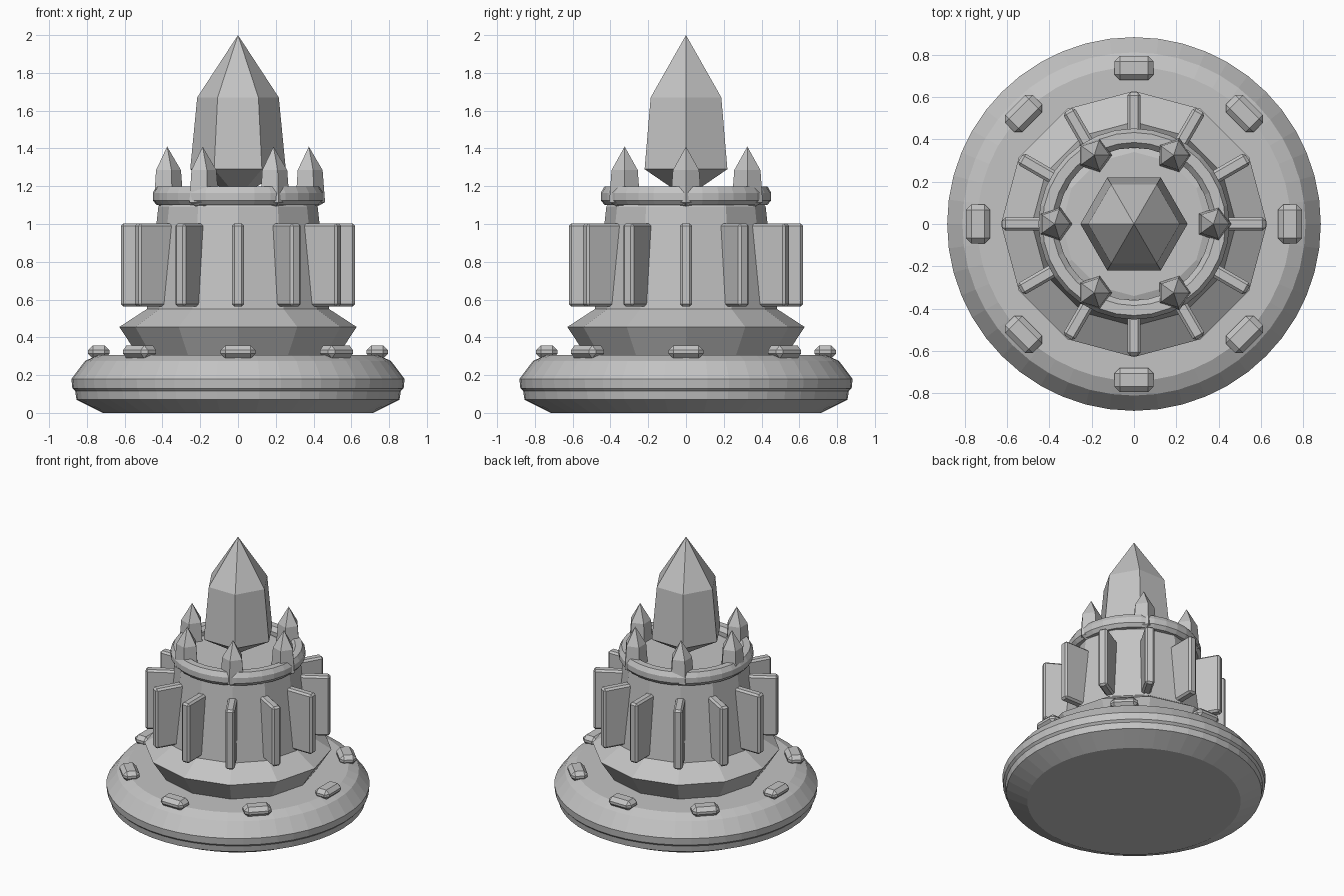
import bpy, bmesh
from math import sin, cos, pi, radians
from mathutils import Matrix

if "Cube" in bpy.data.objects:
    bpy.data.objects.remove(bpy.data.objects["Cube"])

stone = bpy.data.materials.new("grey stone")
stone.diffuse_color = (0.55, 0.55, 0.55, 1)
stone.use_nodes = True
stone.node_tree.nodes["Principled BSDF"].inputs["Base Color"].default_value = stone.diffuse_color


def finish(name, bm):
    bmesh.ops.recalc_face_normals(bm, faces=bm.faces)
    me = bpy.data.meshes.new(name)
    bm.to_mesh(me)
    bm.free()
    me.materials.append(stone)
    ob = bpy.data.objects.new(name, me)
    bpy.context.collection.objects.link(ob)
    return ob


def lathe(name, profile, sides, at=(0, 0, 0), closed=False):
    """Turn (radius, z) points around z; radius 0 makes a tip, open ends are capped."""
    bm = bmesh.new()
    rings = []
    for r, z in profile:
        n = 1 if r == 0 else sides
        rings.append([bm.verts.new((at[0] + r * cos(2 * pi * i / sides),
                                    at[1] + r * sin(2 * pi * i / sides),
                                    at[2] + z)) for i in range(n)])
    pairs = list(zip(rings, rings[1:]))
    if closed:
        pairs.append((rings[-1], rings[0]))
    for a, b in pairs:
        for i in range(sides):
            j = (i + 1) % sides
            quad = [a[i % len(a)], a[j % len(a)], b[j % len(b)], b[i % len(b)]]
            bm.faces.new(list(dict.fromkeys(quad)))
    if not closed:
        for ring in (rings[0], rings[-1]):
            if len(ring) > 2:
                bm.faces.new(ring)
    return finish(name, bm)


def block(name, size, radius, z, angle, bevel):
    """Bevelled box, x pointing outward, placed around the z axis."""
    bm = bmesh.new()
    bmesh.ops.create_cube(bm, size=1)
    bmesh.ops.scale(bm, vec=size, verts=bm.verts)
    bmesh.ops.bevel(bm, geom=bm.edges[:], offset=bevel, segments=1,
                    profile=0.5, affect='EDGES')
    bm.transform(Matrix.Rotation(radians(angle), 4, 'Z')
                 @ Matrix.Translation((radius, 0, z)))
    return finish(name, bm)


# round base
lathe("base", [(0.715, 0), (0.855, 0.07), (0.862, 0.115), (0.877, 0.13),
               (0.882, 0.18), (0.81, 0.275), (0.74, 0.307)], 48)

# twelve-sided tower with flared foot
lathe("tower", [(0.52, 0.29), (0.628, 0.455), (0.482, 0.55),
                (0.422, 1.09), (0.40, 1.13), (0.34, 1.15)], 12)

# crown ring
lathe("crown_ring", [(0.39, 1.10), (0.43, 1.10), (0.451, 1.125), (0.451, 1.165),
                     (0.432, 1.198), (0.385, 1.198), (0.36, 1.17), (0.36, 1.125)],
      32, closed=True)

# upright fins
for i in range(12):
    block(f"fin_{i + 1}", (0.24, 0.063, 0.44), 0.50, 0.783, i * 30, 0.013)

# studs on the base rim
for i in range(8):
    block(f"stud_{i + 1}", (0.114, 0.185, 0.07), 0.737, 0.323, i * 45, 0.026)

# large central crystal
lathe("main_crystal", [(0, 1.14), (0.253, 1.29), (0.216, 1.67), (0, 2.0)], 6)

# six small five-sided crystals on the ring
for i in range(6):
    a = radians(i * 60)
    lathe(f"small_crystal_{i + 1}",
          [(0, 1.07), (0.086, 1.115), (0.073, 1.285), (0, 1.41)], 5,
          at=(0.375 * cos(a), 0.375 * sin(a), 0))
